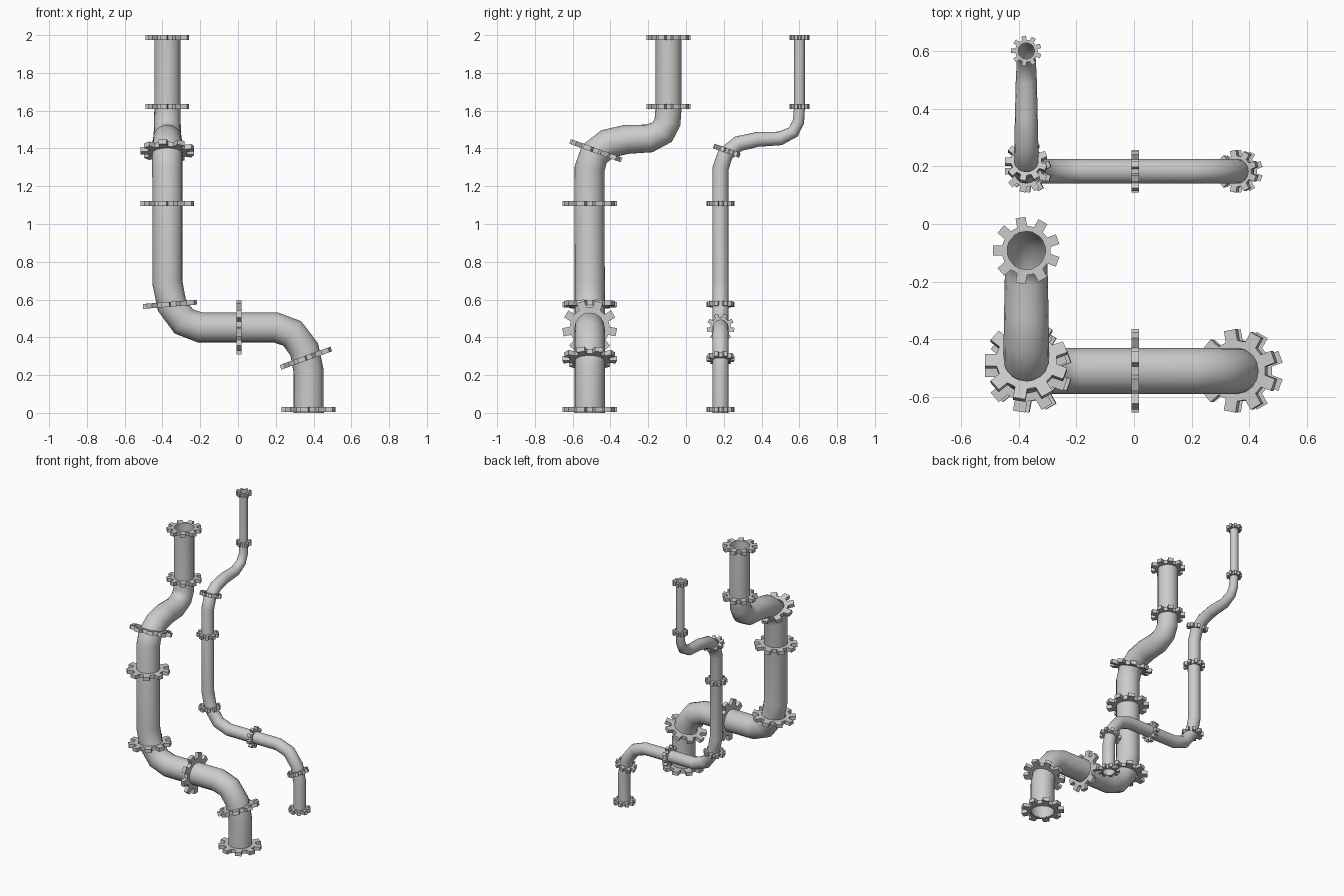
import bpy, bmesh, math
from mathutils import Vector

if "Cube" in bpy.data.objects:
    bpy.data.objects.remove(bpy.data.objects["Cube"])

X = 0.374  # sideways offset of the vertical runs


def pipe_path(t):
    """Centre line relative to the lower run; t = radius factor is the 4th value."""
    pts = [(X, 0, 0.0, 0)]
    # lower elbow: vertical to horizontal
    for i in range(4):
        a = math.radians(30 * i)
        pts.append((0.2 + 0.174 * math.cos(a), 0, 0.22 + 0.232 * math.sin(a), 0))
    # second elbow: horizontal to vertical
    for i in range(4):
        a = math.radians(90 - 30 * i)
        pts.append((-0.2 - 0.174 * math.cos(a), 0, 0.692 - 0.24 * math.sin(a), 0))
    # offset bend towards the back, narrowing as it rises
    pts += [(-X, 0, 1.295, 0), (-X, 0.025, 1.37, 0), (-X, 0.095, 1.425, 0.1),
            (-X, 0.195, 1.448, 0.25), (-X, 0.315, 1.453, 0.45), (-X, 0.385, 1.487, 0.7),
            (-X, 0.412, 1.54, 0.85), (-X, 0.418, 1.62, 1), (-X, 0.418, 2.0, 1)]
    return [(x, y, z, 1 + (t - 1) * k) for x, y, z, k in pts]


def make_pipe(name, y0, r, taper):
    cu = bpy.data.curves.new(name, 'CURVE')
    cu.dimensions = '3D'
    cu.bevel_depth = r
    cu.bevel_resolution = 6
    cu.use_fill_caps = False
    pts = pipe_path(taper)
    sp = cu.splines.new('POLY')
    sp.points.add(len(pts) - 1)
    for p, (x, y, z, k) in zip(sp.points, pts):
        p.co = (x, y + y0, z, 1)
        p.radius = k
    ob = bpy.data.objects.new(name, cu)
    bpy.context.collection.objects.link(ob)
    bpy.ops.object.select_all(action='DESELECT')
    ob.select_set(True)
    bpy.context.view_layer.objects.active = ob
    bpy.ops.object.convert(target='MESH')
    bpy.ops.object.shade_smooth_by_angle(angle=math.radians(50))


def make_flange(name, loc, normal, r_in, r_out, thick=0.026, teeth=9):
    """Toothed ring around the pipe."""
    bm = bmesh.new()
    root = r_out * 0.73
    half = math.asin(0.15 * r_out / root)
    half_tip = math.asin(0.15)
    rings = []
    for i in range(teeth):
        c = math.pi + math.tau * i / teeth
        gap = math.tau / teeth - half
        for a, r in ((c - half, root), (c - half_tip, r_out), (c + half_tip, r_out),
                     (c + half, root)):
            inner_a = c + (half if a > c else -half)
            rings.append((a, r, inner_a))
    n = len(rings)
    top, bot = [], []
    for z, out in ((thick / 2, top), (-thick / 2, bot)):
        for a, r, ia in rings:
            out.append(bm.verts.new((r * math.cos(a), r * math.sin(a), z)))
    # inner rim, one vertex per tooth side
    itop, ibot = [], []
    for z, out in ((thick / 2, itop), (-thick / 2, ibot)):
        for i in range(teeth):
            for s in (-1, 1):
                a = math.pi + math.tau * i / teeth + s * half
                out.append(bm.verts.new((r_in * math.cos(a), r_in * math.sin(a), z)))
    m = 2 * teeth
    for i in range(n):
        j = (i + 1) % n
        bm.faces.new((bot[i], bot[j], top[j], top[i]))
    for i in range(m):
        j = (i + 1) % m
        bm.faces.new((ibot[j], ibot[i], itop[i], itop[j]))
    for o, inn in ((top, itop), (bot, ibot)):
        for i in range(teeth):
            a, b, c, d = o[4 * i:4 * i + 4]
            nxt = o[(4 * i + 4) % n]
            p, q, s = inn[2 * i], inn[2 * i + 1], inn[(2 * i + 2) % m]
            bm.faces.new((a, b, c, d))
            bm.faces.new((p, a, d, q))
            bm.faces.new((q, d, nxt, s))
    bmesh.ops.recalc_face_normals(bm, faces=bm.faces)
    me = bpy.data.meshes.new(name)
    bm.to_mesh(me)
    bm.free()
    ob = bpy.data.objects.new(name, me)
    ob.location = loc
    ob.rotation_mode = 'QUATERNION'
    ob.rotation_quaternion = Vector((0, 0, 1)).rotation_difference(Vector(normal).normalized())
    bpy.context.collection.objects.link(ob)


# flange position along the pipe, facing direction, on narrow upper section
UP = (0, 0, 1)
FLANGES = [((X, 0, 0.019), UP, False),
           ((0.36, 0, 0.29), (-0.34, 0, 0.94), False),
           ((0.005, 0, 0.452), (-1, 0, 0), False),
           ((-0.36, 0, 0.575), (-0.08, 0, 1), False),
           ((-X, 0, 1.108), UP, False),
           ((-X, 0.033, 1.388), (0, 0.34, 0.94), False),
           ((-X, 0.418, 1.622), UP, True),
           ((-X, 0.418, 1.987), UP, True)]

# name, y of lower run, pipe radius, taper, flange radius, upper flange radius
for name, y0, r, taper, fr, fr_up in (("large_pipe", -0.51, 0.08, 0.86, 0.145, 0.117),
                                      ("small_pipe", 0.183, 0.043, 0.67, 0.074, 0.053)):
    make_pipe(name, y0, r, taper)
    for i, (p, nrm, narrow) in enumerate(FLANGES):
        rin = r * taper if narrow else r
        make_flange(f"{name}_flange_{i + 1}", (p[0], p[1] + y0, p[2]), nrm,
                    rin * 0.97, fr_up if narrow else fr)
